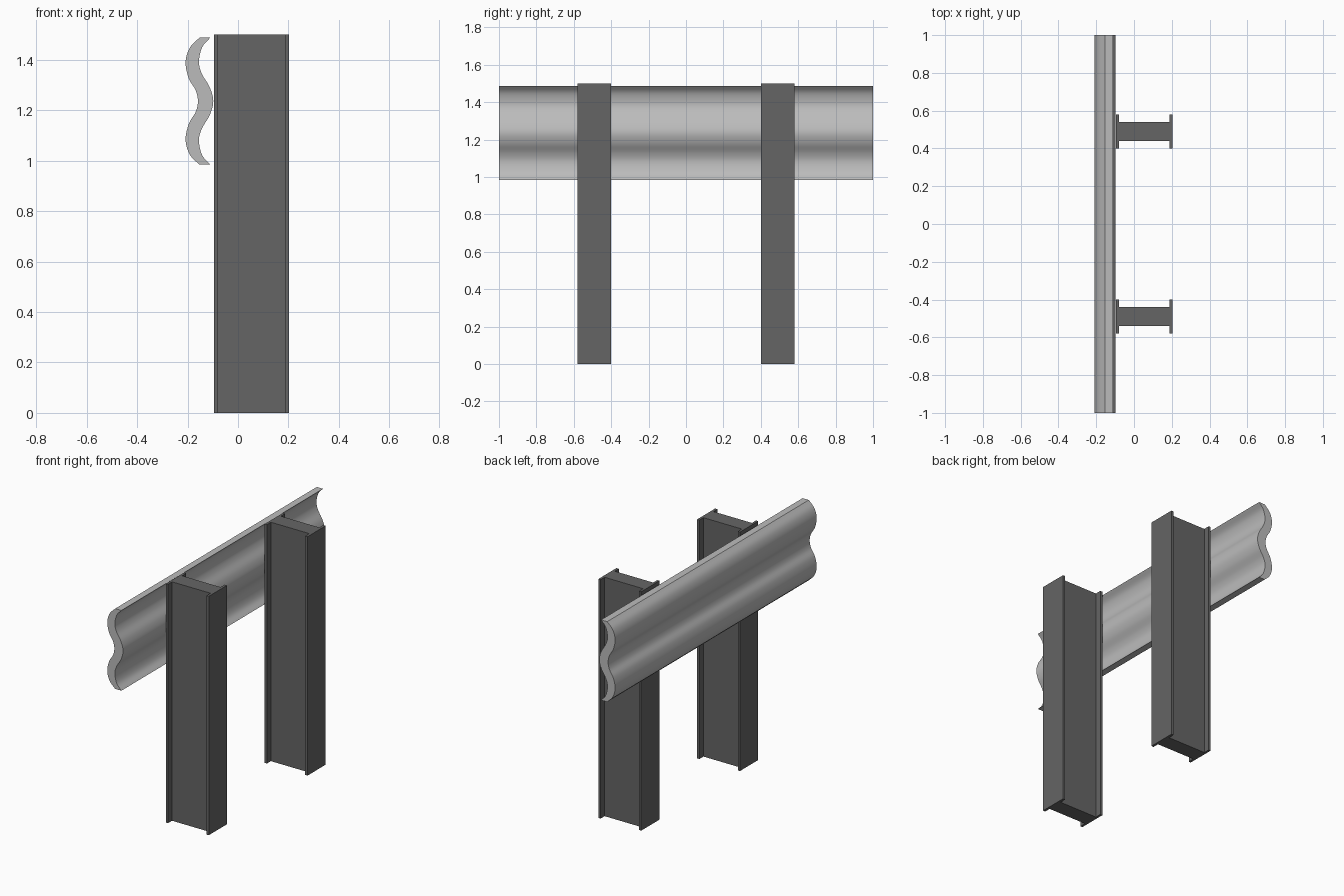
import bpy, bmesh
from mathutils import Vector

if "Cube" in bpy.data.objects:
    bpy.data.objects.remove(bpy.data.objects["Cube"])


def material(name, v):
    m = bpy.data.materials.new(name)
    m.diffuse_color = (v, v, v, 1)
    m.use_nodes = True
    m.node_tree.nodes["Principled BSDF"].inputs["Base Color"].default_value = m.diffuse_color
    return m


def extrude_profile(name, pts, offset, mat):
    """Extrude a closed 3D outline along a vector."""
    bm = bmesh.new()
    face = bm.faces.new([bm.verts.new(p) for p in pts])
    res = bmesh.ops.extrude_face_region(bm, geom=[face], use_keep_orig=True)
    bmesh.ops.translate(bm, vec=offset,
                        verts=[v for v in res["geom"] if isinstance(v, bmesh.types.BMVert)])
    bmesh.ops.recalc_face_normals(bm, faces=bm.faces)
    me = bpy.data.meshes.new(name)
    bm.to_mesh(me)
    bm.free()
    ob = bpy.data.objects.new(name, me)
    ob.data.materials.append(mat)
    bpy.context.collection.objects.link(ob)
    return ob


def smooth_curve(pts, steps=5):
    """Catmull-Rom curve through (x, z) points."""
    p = [Vector(q) for q in pts]
    p = [2 * p[0] - p[1]] + p + [2 * p[-1] - p[-2]]
    out = []
    for i in range(1, len(p) - 2):
        a, b, c, d = p[i - 1:i + 3]
        for s in range(steps):
            t = s / steps
            out.append(0.5 * (2 * b + (c - a) * t + (2 * a - 5 * b + 4 * c - d) * t * t
                              + (3 * b - a - 3 * c + d) * t ** 3))
    return out + [p[-2]]


def mirrored(half):
    """Half wave (x, height above rail middle), mirrored downward."""
    return half + [(x, -z) for x, z in reversed(half[:-1])]


dark = material("dark_steel", 0.13)
light = material("galvanised_steel", 0.5)

# I-beam posts
X0, X1, X2, X3 = -0.095, -0.08, 0.187, 0.203
F, W = 0.09, 0.05
outline = [(X0, -F), (X1, -F), (X1, -W), (X2, -W), (X2, -F), (X3, -F),
           (X3, F), (X2, F), (X2, W), (X1, W), (X1, F), (X0, F)]
for name, y in (("front_post", -0.49), ("back_post", 0.49)):
    extrude_profile(name, [(x, y + dy, 0) for x, dy in outline], (0, 0, 1.5), dark)

# Corrugated guard rail
MID = 1.236
outer = mirrored([(-0.153, 0.252), (-0.191, 0.212), (-0.208, 0.154),
                  (-0.195, 0.09), (-0.168, 0.043), (-0.159, 0)])
inner = mirrored([(-0.11, 0.252), (-0.142, 0.214), (-0.155, 0.156),
                  (-0.143, 0.108), (-0.112, 0.055), (-0.098, 0)])
section = smooth_curve(outer) + smooth_curve(inner)[::-1]
rail = extrude_profile("guard_rail", [(p.x, -1, MID + p.y) for p in section], (0, 2, 0), light)
bpy.context.view_layer.objects.active = rail
rail.select_set(True)
bpy.ops.object.shade_smooth_by_angle()
